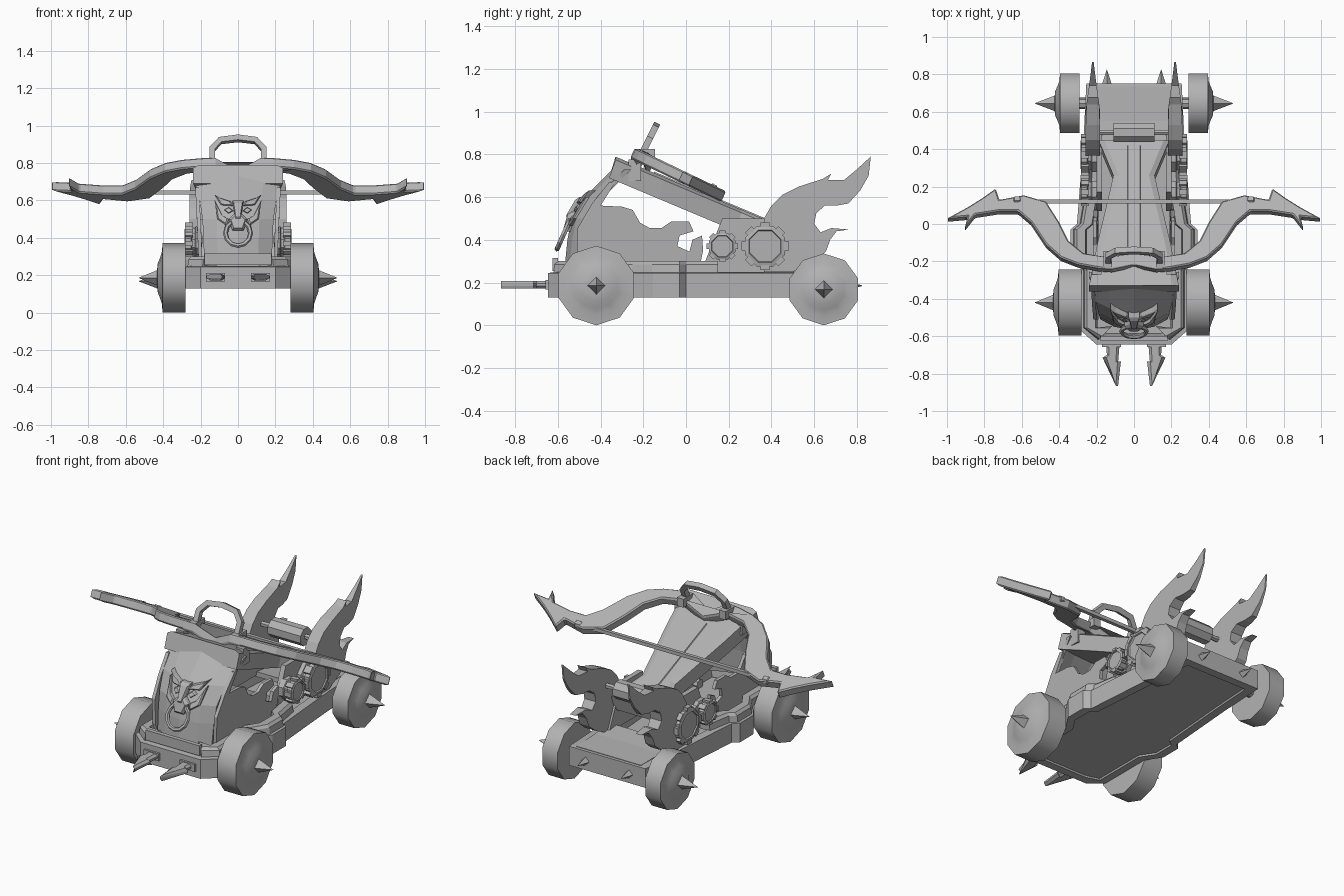
import bpy, bmesh, math
from mathutils import Vector, Matrix

if "Cube" in bpy.data.objects:
    bpy.data.objects.remove(bpy.data.objects["Cube"])

grey = bpy.data.materials.new("iron grey")
grey.diffuse_color = (0.45, 0.45, 0.45, 1)
grey.use_nodes = True
grey.node_tree.nodes["Principled BSDF"].inputs["Base Color"].default_value = grey.diffuse_color


def make(name, verts, faces, smooth=False):
    me = bpy.data.meshes.new(name)
    me.from_pydata([tuple(v) for v in verts], [], faces)
    bm = bmesh.new()
    bm.from_mesh(me)
    bmesh.ops.recalc_face_normals(bm, faces=bm.faces)
    bm.to_mesh(me)
    bm.free()
    me.materials.append(grey)
    ob = bpy.data.objects.new(name, me)
    bpy.context.collection.objects.link(ob)
    if smooth:
        bpy.context.view_layer.objects.active = ob
        ob.select_set(True)
        bpy.ops.object.shade_smooth_by_angle(angle=math.radians(40))
        ob.select_set(False)
    return ob


def loft(name, rings, closed=False, smooth=False):
    """Skin a list of equal rings; caps the ends unless closed."""
    n, m = len(rings[0]), len(rings)
    verts = [v for r in rings for v in r]
    faces = [(i * n + j, i * n + (j + 1) % n, (i + 1) % m * n + (j + 1) % n, (i + 1) % m * n + j)
             for i in range(m if closed else m - 1) for j in range(n)]
    if not closed:
        faces += [tuple(range(n)), tuple(range((m - 1) * n, m * n))]
    return make(name, verts, faces, smooth)


def box(name, c, s):
    x, y, z = (v / 2 for v in s)
    ring = [(-x, -y), (x, -y), (x, y), (-x, y)]
    return loft(name, [[(c[0] + a, c[1] + b, c[2] + h) for a, b in ring] for h in (-z, z)])


def lathe_x(name, y, z, prof, n, turn=0.0, smooth=False):
    """Rings of (x, radius) around an axis along x."""
    return loft(name, [[(x, y + r * math.sin(turn + k * math.tau / n), z - r * math.cos(turn + k * math.tau / n))
                        for k in range(n)] for x, r in prof], smooth=smooth)


def tube(name, pts, r, n, up, closed=False):
    rings, m = [], len(pts)
    pts = [Vector(p) for p in pts]
    for i, p in enumerate(pts):
        a = pts[i - 1] if closed or i else p
        b = pts[(i + 1) % m] if closed or i < m - 1 else p
        t = (b - a).normalized()
        u = Vector(up).normalized()
        w = t.cross(u)
        rings.append([p + r * (math.cos(k) * u + math.sin(k) * w)
                      for k in [(j + .5) * math.tau / n for j in range(n)]])
    return loft(name, rings, closed)


def sym(half):
    """Full closed outline from a right-hand half listed front to back."""
    return half + [(-x, y) for x, y in reversed(half) if x > 0]


# chassis: stepped hollow rail around a floor
hull = [(.2, -.645), (.285, -.57), (.285, -.24), (.34, -.155), (.34, -.03), (.305, 0), (.27, .45), (.255, .75)]


def ring(d, z):
    return [(x - math.copysign(d, x), y + (d if y < -.6 else -d if y > .7 else 0), z) for x, y in sym(hull)]


loft("chassis_rail", [ring(0, .13), ring(0, .245), ring(.045, .25), ring(.06, .17), ring(.05, .13)], True)
loft("chassis_floor", [ring(.045, .14), ring(.045, .165)])
tier = [(.19, -.62), (.27, -.555), (.27, -.25), (.325, -.16), (.325, -.03), (.29, 0), (.265, .15)]
rim = []
for d, z in ((0, .245), (.005, .285), (.02, .3), (.065, .3), (.075, .245)):
    path = [(x - d, y + (d if y < -.6 else 0), z) for x, y in tier]
    rim.append(path + [(-x, y, h) for x, y, h in reversed(path)])
# open-ended strip: one section per outline point
loft("upper_rim", [[r[i] for r in rim] for i in range(len(rim[0]))])
loft("rear_deck", [[(s * w, y, z + h) for s, h in ((-1, -.03), (1, -.03), (1, 0), (-1, 0))]
                   for y, w, z in ((.42, .22, .27), (.55, .22, .255), (.735, .215, .25))])
box("front_lip", (0, -.612, .285), (.36, .025, .06))

# curved front shield
prof = [(.25, -.57, .18), (.4, -.555, .185), (.5, -.535, .19), (.6, -.475, .205), (.73, -.345, .24)]
rows = [[(w * u, y + .06 * u * u + t, z) for t, us in ((0, (-1, -.6, 0, .6, 1)), (.03, (1, .6, 0, -.6, -1)))
         for u in us] for z, y, w in prof]
loft("front_shield", rows)

# sloping stock with waist, plus raised centre board
stock = [(-.33, .24), (-.1, .195), (.13, .14), (.26, .11), (.45, .19)]


def top(y):
    return .785 - .42 * (y + .32)


loft("stock", [[(w, y - .03, top(y) - .1), (w, y, top(y) - .015), (w - .03, y, top(y)), (-w + .03, y, top(y)),
                (-w, y, top(y) - .015), (-w, y - .03, top(y) - .1)] for y, w in stock])
loft("stock_centre_board", [[(s * .04, y, top(y) + h) for s, h in ((-1, -.01), (1, -.01), (.8, .006), (-.8, .006))]
                            for y in (-.15, .42)])


# bow: flat outline lying in a tilted plane, thick square to that plane
def bow_z(y):
    return .797 - .48 * (y + .23)


half = [(0, -.225), (.12, -.25), (.19, -.245), (.3, -.225), (.39, -.19), (.47, -.12), (.55, 0), (.62, .06), (.72, .06),
        (.85, .04), (.905, -.03), (.89, .03), (1, .02), (.89, .08), (.81, .13), (.74, .18), (.72, .12), (.59, .145),
        (.47, .11), (.4, 0), (.35, -.1), (.27, -.165), (.15, -.185), (0, -.17)]
outline = sym(half)


def dip(x):
    return -.05 * max(0, 1 - abs(x) / .12)


bow = loft("bow", [[(x, y + h * .45, bow_z(y) + h + dip(x)) for x, y in outline] for h in (-.025, .025)])
bev = bow.modifiers.new("edge", 'BEVEL')
bev.width, bev.segments = .007, 1
tube("bow_string", [(-.64, .12, .642), (.64, .12, .642)], .015, 4, (0, 0, 1))
# handle loop above the bow
arch = [(.137, 0), (.137, .07), (.095, .115), (0, .127)]
arch += [(-x, h) for x, h in reversed(arch[:-1])]
tube("handle_loop", [(x, -.205 + h * .5, .805 + h) for x, h in arch], .022, 4, (0, .9, -.45))

# roller on the rear of the stock
lathe_x("roller", .49, .53, [(-.11, .055), (.11, .055)], 8, math.pi / 8)
lathe_x("roller_axle", .49, .53, [(-.22, .016), (.22, .016)], 6)


# lion-like mask with a ring
def plate(name, pts, y0, depth):
    """Relief plate in front of the shield, tapered forward."""
    cx = sum(p[0] for p in pts) / len(pts)
    cz = sum(p[1] for p in pts) / len(pts)
    out = []
    for k, d in ((1, .03), (1, -depth * .5), (.75, -depth)):
        r = []
        for x, z in pts:
            a, b = cx + (x - cx) * k, cz + (z - cz) * k
            r.append((a, y0 + max(0, b - .48) * .55 + abs(a) * .2 + d, b))
        out.append(r)
    return loft(name, out)


plate("mask_muzzle", [(-.05, .5), (-.03, .44), (.03, .44), (.05, .5), (.02, .53), (-.02, .53)], -.556, .022)
plate("mask_nose", [(-.015, .5), (.015, .5), (.03, .6), (-.03, .6)], -.56, .022)
tube("mask_ring", [(.067 * math.sin(a), -.573 + .03 * math.cos(a), .425 + .067 * math.cos(a)) for a in
                   [k * math.tau / 12 for k in range(12)]], .013, 6, (0, 1, -.4), True)

for s, side in ((1, "right"), (-1, "left")):
    def P(pts):
        return [(s * a, b) for a, b in pts]
    plate("mask_brow_" + side, P([(.02, .57), (.09, .575), (.125, .63), (.1, .615), (.04, .595)]), -.555, .015)
    plate("mask_eye_" + side, P([(.025, .545), (.05, .53), (.075, .55), (.05, .565)]), -.552, .012)
    plate("mask_cheek_" + side, P([(.05, .5), (.085, .52), (.125, .6), (.11, .5), (.06, .465)]), -.552, .012)

    # wheels with domed hubs and four-sided spikes
    for name, y, z, r, xi, xo in (("front", -.42, .186, .186, .28, .403), ("rear", .645, .168, .168, .292, .395)):
        lathe_x(f"{name}_wheel_{side}", y, z, [(s * a, b) for a, b in (
            (xi, r * .3), (xi, r), (xo, r), (xo + .004, r * .75), (xo + .014, r * .58),
            (xo + .027, r * .4), (xo + .03, r * .2))], 10, 0, True)
        lathe_x(f"{name}_spike_{side}", y, z, [(s * (xo + .02), .045), (s * .53, .001)], 4)
        lathe_x(f"{name}_axle_{side}", y, z, [(s * .2, .03), (s * (xi + .01), .03)], 8)

    # torn side panel
    torn = [(-.51, .25), (-.51, .45), (-.44, .57), (-.36, .67), (-.33, .67), (-.4, .56), (-.3, .555), (-.25, .54),
            (-.215, .48), (-.17, .455), (-.115, .455), (-.07, .485), (.015, .485), (.035, .44), (-.03, .42),
            (-.04, .37), (.016, .345), (.03, .4), (.075, .42), (.08, .35), (.06, .25)]
    loft("side_panel_" + side, [[(s * (x + max(0, z - .3) * .05), y, z) for y, z in torn] for x in (.19, .21)])
    # bracket and pulleys
    brk = [(.07, .25), (.17, .5), (.38, .5), (.49, .25)]
    loft("pulley_bracket_" + side, [[(s * x, y, z) for y, z in brk] for x in (.17, .2)])
    for name, y, r in (("small", .17, .066), ("large", .37, .1)):
        lathe_x(f"{name}_pulley_{side}", y, .37, [(s * a, b * r) for a, b in (
            (.19, 1), (.225, 1), (.23, .88), (.245, .88), (.25, 1.02), (.28, 1.02), (.285, .82), (.278, .78))],
            8, math.pi / 8)
        for k in range(8):
            a = k * math.tau / 8
            t = box(f"{name}_pulley_tooth_{side}", (0, 0, 0), (.045, r * .42, r * .22))
            t.matrix_world = Matrix.Translation((s * .262, y + r * math.sin(a), .37 + r * math.cos(a))) \
                @ Matrix.Rotation(-a, 4, 'X')

    # flame fin, thinning towards the tips
    flame = [(.365, .25), (.365, .5), (.4, .56), (.45, .61), (.53, .65), (.64, .685), (.68, .71), (.665, .68),
             (.74, .68), (.8, .73), (.865, .79), (.855, .7), (.815, .63), (.76, .57), (.705, .56), (.65, .56),
             (.61, .525), (.6, .475), (.63, .435), (.68, .455), (.765, .448), (.705, .44), (.675, .4), (.655, .345),
             (.6, .3), (.5, .25)]
    loft("flame_fin_" + side, [[(s * .22 + k * .038 * max(.12, min(1, (.89 - y) / .28)), y, z) for y, z in flame]
                               for k in (-1, 1)])

    # front blades, rear studs, bow details
    blade = [(.075, -.62), (.15, -.62), (.145, -.7), (.168, -.715), (.085, -.865), (.07, -.735), (.085, -.74)]
    loft("front_blade_" + side, [[(s * (.115 + (x - .115) * k), y, .19 + h) for x, y in blade]
                                 for k, h in ((.6, -.018), (1, -.006), (1, .006), (.6, .018))])
    box("blade_socket_" + side, (s * .12, -.645, .19), (.1, .025, .045))
    loft("rear_stud_" + side, [[(s * .145 + r * a, y, .185 + r * b) for a, b in ((1, 0), (0, 1), (-1, 0), (0, -1))]
                               for y, r in ((.74, .028), (.825, .001))])
    lathe_x("string_knob_" + side, .125, .64, [(s * .6, .012), (s * .615, .024), (s * .64, .024), (s * .65, .01)], 6)
    box("bow_clamp_" + side, (s * .14, -.19, .8), (.045, .09, .05))
    box("stock_strap_" + side, (s * .2, -.24, .725), (.05, .06, .1))
